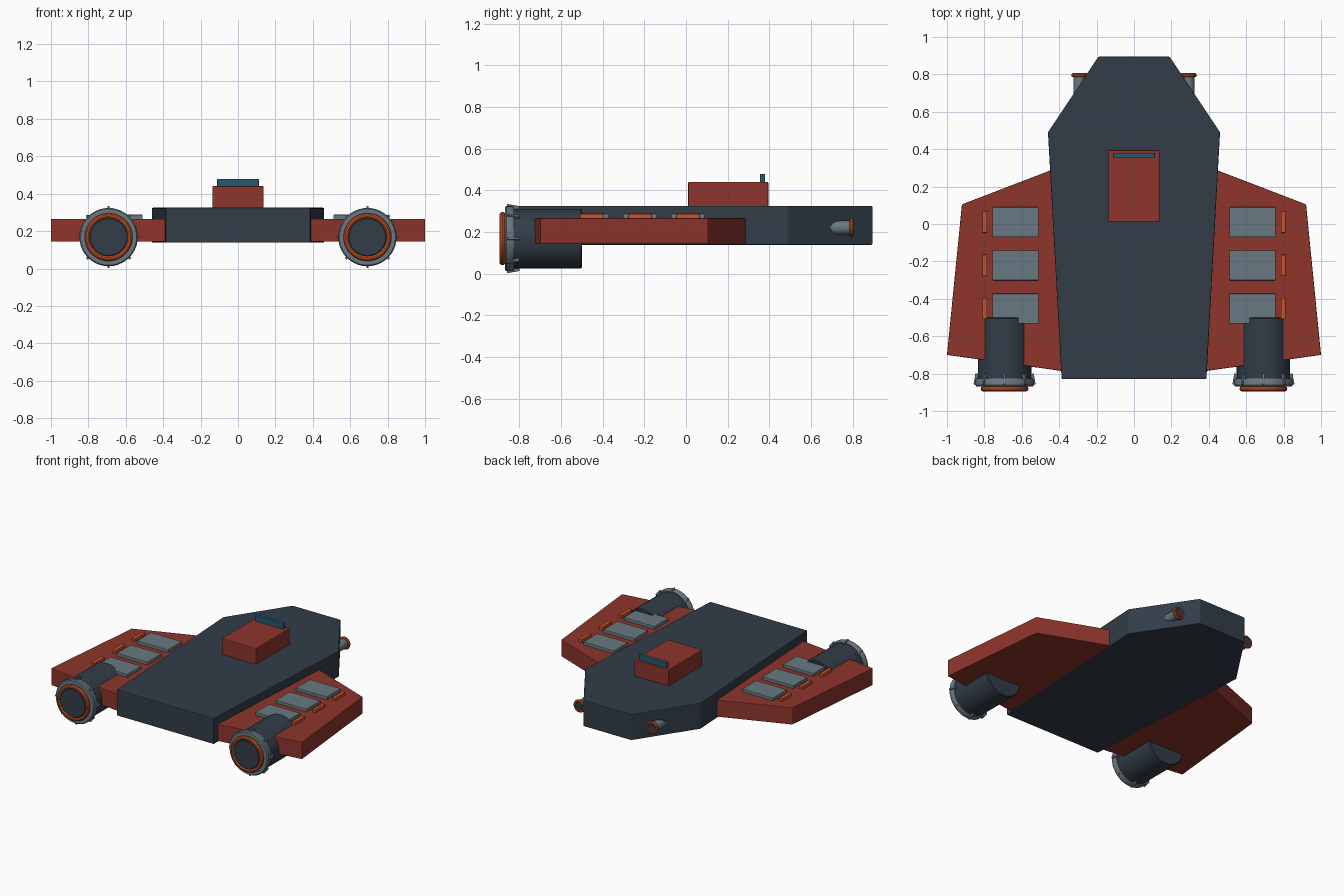
import bpy, bmesh, math
from mathutils import Matrix, Vector

if "Cube" in bpy.data.objects:
    bpy.data.objects.remove(bpy.data.objects["Cube"])

def material(name, rgb):
    m = bpy.data.materials.new(name)
    m.diffuse_color = (*rgb, 1)
    m.use_nodes = True
    m.node_tree.nodes["Principled BSDF"].inputs["Base Color"].default_value = m.diffuse_color
    return m

NAVY = material("navy", (0.032, 0.047, 0.065))
RED = material("red", (0.27, 0.035, 0.025))
GREY = material("grey", (0.14, 0.19, 0.22))
ORANGE = material("orange", (0.6, 0.09, 0.02))
TEAL = material("teal", (0.017, 0.1, 0.16))

def finish(bm, name, mat, mirror=False, bevel=0.0, smooth=False):
    bmesh.ops.recalc_face_normals(bm, faces=bm.faces)
    me = bpy.data.meshes.new(name)
    bm.to_mesh(me)
    bm.free()
    me.materials.append(mat)
    ob = bpy.data.objects.new(name, me)
    bpy.context.collection.objects.link(ob)
    if bevel:
        b = ob.modifiers.new("bevel", 'BEVEL')
        b.width, b.segments = bevel, 2
    if mirror:
        ob.modifiers.new("mirror", 'MIRROR')
    if smooth:
        bpy.ops.object.select_all(action='DESELECT')
        bpy.context.view_layer.objects.active = ob
        ob.select_set(True)
        bpy.ops.object.shade_smooth_by_angle(angle=math.radians(35))
    return ob

def prism(name, outline, z0, z1, mat, **kw):
    """Extrude an xy outline from z0 up to z1."""
    bm = bmesh.new()
    f = bm.faces.new([bm.verts.new((x, y, z0)) for x, y in outline])
    r = bmesh.ops.extrude_face_region(bm, geom=[f])
    up = [v for v in r["geom"] if isinstance(v, bmesh.types.BMVert)]
    bmesh.ops.translate(bm, verts=up, vec=(0, 0, z1 - z0))
    return finish(bm, name, mat, **kw)

def box(name, x0, x1, y0, y1, z0, z1, mat, **kw):
    return prism(name, [(x0, y0), (x1, y0), (x1, y1), (x0, y1)], z0, z1, mat, **kw)

def lathe(name, profile, cx, cz, mat, closed=False, n=40):
    """Spin (radius, y) points about a y-parallel axis; mirrored in x."""
    bm = bmesh.new()
    vs = [bm.verts.new((cx + r, y, cz)) for r, y in profile]
    pairs = list(zip(vs, vs[1:])) + ([(vs[-1], vs[0])] if closed else [])
    edges = [bm.edges.new(p) for p in pairs]
    bmesh.ops.spin(bm, geom=vs + edges, cent=(cx, 0, cz), axis=(0, 1, 0),
                   angle=2 * math.pi, steps=n)
    bmesh.ops.remove_doubles(bm, verts=bm.verts, dist=1e-5)
    return finish(bm, name, mat, mirror=True, smooth=True)

def torus(name, major, minor, y, cx, cz, mat):
    pts = [(major + minor * math.cos(a * math.pi / 5),
            y + minor * math.sin(a * math.pi / 5)) for a in range(10)]
    return lathe(name, pts, cx, cz, mat, closed=True)

# Hull
prism("hull", [(-0.19, 0.895), (-0.46, 0.49), (-0.387, -0.83),
               (0.387, -0.83), (0.46, 0.49), (0.19, 0.895)],
      0.138, 0.325, NAVY, bevel=0.005)

# Wings
prism("wings", [(0.36, 0.32), (0.92, 0.105), (1.0, -0.70), (0.37, -0.788)],
      0.144, 0.266, RED, mirror=True, bevel=0.004)

# Cabin and windscreen
box("cabin", -0.137, 0.137, 0.01, 0.395, 0.31, 0.44, RED, bevel=0.005)
box("windscreen", -0.111, 0.111, 0.355, 0.38, 0.42, 0.479, TEAL, bevel=0.004)

# Wing panels with marker strips
for i in range(3):
    y = 0.01 - i * 0.231
    box(f"wing_panel_{i + 1}", 0.51, 0.757, y - 0.08, y + 0.08, 0.255, 0.288,
        GREY, mirror=True, bevel=0.004)
    box(f"marker_strip_{i + 1}", 0.785, 0.811, y - 0.057, y + 0.057, 0.255, 0.287,
        ORANGE, mirror=True, bevel=0.004)

# Engines: body, collar, glowing ring, end disc
EX, EZ = 0.692, 0.168
lathe("engine_bodies", [(0, -0.50), (0.138, -0.50), (0.143, -0.505),
                        (0.143, -0.85), (0, -0.85)], EX, EZ, NAVY)
lathe("engine_collars", [(0.12, -0.825), (0.15, -0.825), (0.156, -0.835),
                         (0.156, -0.862), (0.150, -0.87), (0.12, -0.87)],
      EX, EZ, GREY, closed=True)
torus("engine_rings", 0.114, 0.014, -0.881, EX, EZ, ORANGE)
lathe("engine_discs", [(0, -0.84), (0.104, -0.84), (0.104, -0.888),
                       (0.098, -0.893), (0, -0.893)], EX, EZ, NAVY)

# Eight small fins around each collar
bm = bmesh.new()
for i in range(8):
    m = (Matrix.Translation((EX, -0.83, EZ))
         @ Matrix.Rotation(i * math.pi / 4, 4, 'Y')
         @ Matrix.Translation((0, 0, 0.152))
         @ Matrix.Rotation(math.radians(-10), 4, 'X')
         @ Matrix.Diagonal((0.012, 0.06, 0.018, 1)))
    bmesh.ops.create_cube(bm, size=1, matrix=m)
finish(bm, "collar_fins", GREY, mirror=True, bevel=0.003)

# Forward thrusters set in the nose
TX, TZ = 0.29, 0.22
lathe("nose_thruster_bodies", [(0, 0.66), (0.034, 0.66), (0.034, 0.80), (0, 0.80)],
      TX, TZ, GREY, n=24)
torus("nose_thruster_rings", 0.035, 0.011, 0.796, TX, TZ, ORANGE)
lathe("nose_thruster_discs", [(0, 0.79), (0.027, 0.79), (0.027, 0.805), (0, 0.805)],
      TX, TZ, NAVY, n=24)
